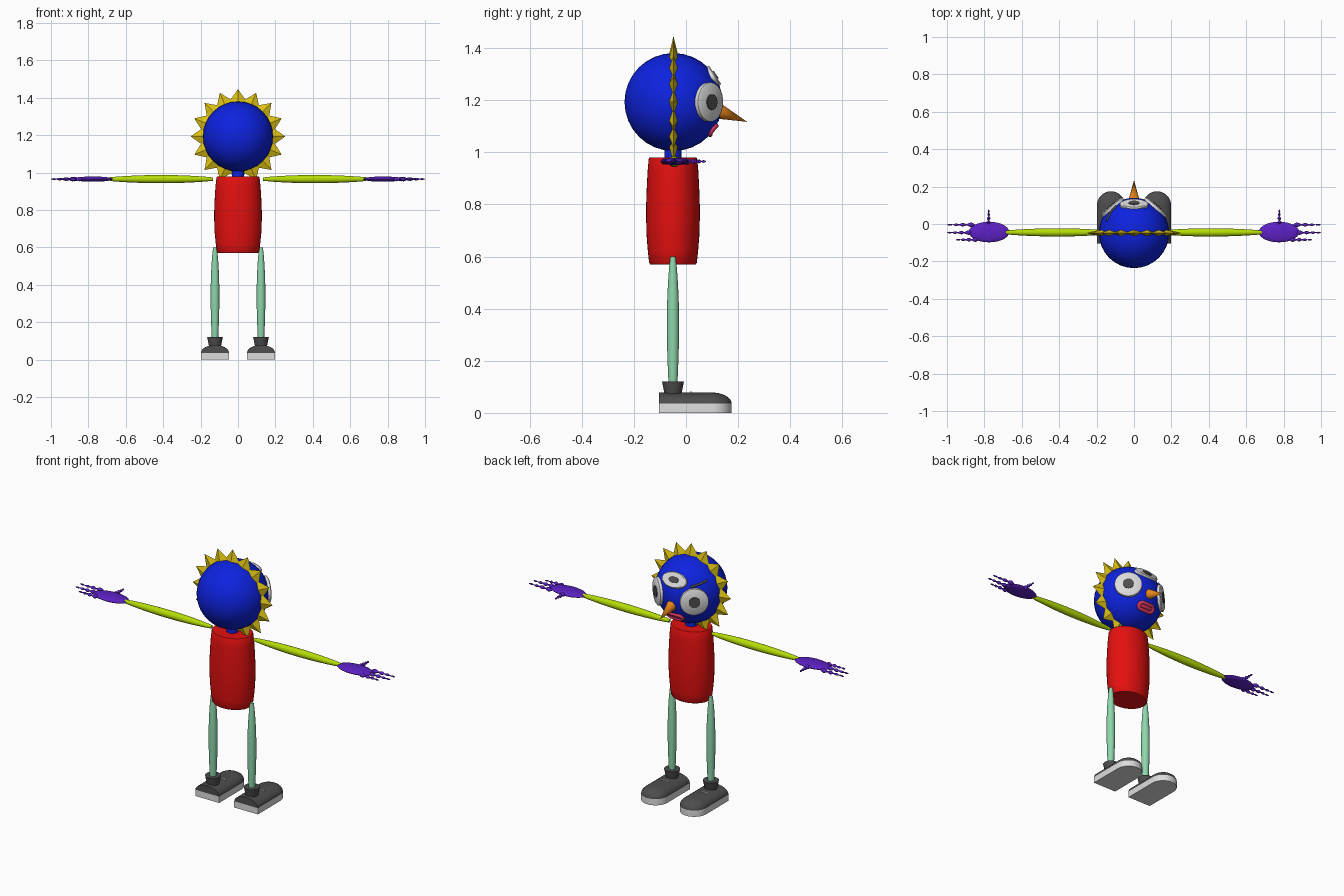
import bpy, bmesh, math
from mathutils import Vector, Matrix

if "Cube" in bpy.data.objects:
    bpy.data.objects.remove(bpy.data.objects["Cube"])

def mat(name, r, g, b):
    m = bpy.data.materials.new(name)
    m.diffuse_color = (r, g, b, 1)
    m.use_nodes = True
    m.node_tree.nodes["Principled BSDF"].inputs["Base Color"].default_value = m.diffuse_color
    return m

RED = mat("red", .78, .005, .005)
BLUE = mat("blue", .004, .016, .74)
LIME = mat("lime", .46, .72, .002)
PURPLE = mat("purple", .11, .015, .56)
MINT = mat("mint", .27, .68, .41)
GREY = mat("dark grey", .075, .075, .075)
WHITE = mat("off white", .72, .72, .72)
GOLD = mat("gold", .72, .53, .006)
ORANGE = mat("orange", .78, .23, .01)
PINK = mat("pink", .75, .04, .12)

HEAD = Vector((0, -.048, 1.193))
R = .188

def finish(name, bm, mats, smooth=40):
    bmesh.ops.recalc_face_normals(bm, faces=bm.faces)
    me = bpy.data.meshes.new(name)
    bm.to_mesh(me)
    bm.free()
    ob = bpy.data.objects.new(name, me)
    bpy.context.collection.objects.link(ob)
    for m in mats:
        me.materials.append(m)
    if smooth:
        bpy.ops.object.select_all(action='DESELECT')
        ob.select_set(True)
        bpy.context.view_layer.objects.active = ob
        bpy.ops.object.shade_smooth_by_angle(angle=math.radians(smooth))
    return ob

def lathe(name, rings, m, matrix, n=24, smooth=40):
    """Turned solid: rings of (height, radius) along local z."""
    bm = bmesh.new()
    loops = []
    for z, r in rings:
        if r < 1e-5:
            loops.append([bm.verts.new((0, 0, z))])
        else:
            loops.append([bm.verts.new((r * math.cos(2 * math.pi * i / n),
                                        r * math.sin(2 * math.pi * i / n), z)) for i in range(n)])
    for a, b in zip(loops, loops[1:]):
        for i in range(n):
            j = (i + 1) % n
            if len(a) == 1:
                bm.faces.new((a[0], b[i], b[j]))
            elif len(b) == 1:
                bm.faces.new((a[i], a[j], b[0]))
            else:
                bm.faces.new((a[i], a[j], b[j], b[i]))
    for lp in (loops[0], loops[-1]):
        if len(lp) > 1:
            bm.faces.new(lp)
    bm.transform(matrix)
    return finish(name, bm, [m], smooth)

def frame(origin, direction, scale=(1, 1, 1)):
    """Matrix whose local z runs along direction (local y stays upward)."""
    q = Vector(direction).to_track_quat('Z', 'Y')
    return Matrix.Translation(origin) @ q.to_matrix().to_4x4() @ Matrix.Diagonal((*scale, 1))

def ball(steps, r=1):
    return [(-r * math.cos(math.pi * i / steps), r * math.sin(math.pi * i / steps))
            for i in range(steps + 1)]

def on_head(az, el, r=R):
    a, e = math.radians(az), math.radians(el)
    return HEAD + r * Vector((math.cos(e) * math.sin(a), math.cos(e) * math.cos(a), math.sin(e)))

def tube(name, pts, radius, m, cyclic=False):
    cu = bpy.data.curves.new(name, 'CURVE')
    cu.dimensions = '3D'
    cu.bevel_depth = radius
    cu.bevel_resolution = 3
    cu.use_fill_caps = True
    sp = cu.splines.new('POLY')
    sp.points.add(len(pts) - 1)
    for p, c in zip(sp.points, pts):
        p.co = (*c, 1)
    sp.use_cyclic_u = cyclic
    cu.materials.append(m)
    ob = bpy.data.objects.new(name, cu)
    bpy.context.collection.objects.link(ob)
    bpy.ops.object.select_all(action='DESELECT')
    ob.select_set(True)
    bpy.context.view_layer.objects.active = ob
    bpy.ops.object.convert(target='MESH')

# Head, neck and torso
lathe("head", ball(16), BLUE, frame(HEAD, (0, 1, 0), (R, R, R)), 32)
lathe("neck", [(.96, .032), (1.03, .032)], BLUE, Matrix.Translation((0, -.05, 0)))
torso = [(.57, .108), (.576, .113), (.62, .119), (.68, .125), (.74, .127), (.8, .127),
         (.87, .124), (.93, .120), (.975, .115), (.98, .112)]
lathe("torso", torso, RED, Matrix.Translation((0, -.05, 0)) @ Matrix.Diagonal((1, .81, 1, 1)), 40)

# Ring of spikes round the head
for k in range(16):
    M = (Matrix.Translation(HEAD) @ Matrix.Rotation(2 * math.pi * k / 16, 4, 'Y')
         @ Matrix.Diagonal((.055, .019, 1, 1)))
    lathe("mane_spike", [(.175, 1), (.253, 0)], GOLD, M, 4, 0)

# Three eyes: two at the sides, a flatter one on the forehead
for az, el, sy in ((40, 0, 1), (-40, 0, 1), (0, 33, .58)):
    d = (on_head(az, el) - HEAD).normalized()
    lathe("eye", [(.165, .075), (.186, .075), (.191, .068)], WHITE,
          frame(HEAD, d, (1, sy, 1)), 32)
    lathe("pupil", [(.189, .03), (.195, .03)], GREY, frame(HEAD, d, (1, sy, 1)), 24)

# Single slanted brow
tube("brow", [on_head(-33 - 33 * t, 25 + 8 * t, .19) for t in (0, .25, .5, .75, 1)], .006, GREY)

# Beak
tip, base = Vector((0, .235, 1.117)), Vector((0, .125, 1.158))
lathe("beak", [(0, .03), ((tip - base).length, 0)], ORANGE, frame(base, tip - base), 24)

# Mouth: rounded lips wrapped on the head, with a filled middle
lips = []
for i in range(32):
    t = 2 * math.pi * i / 32
    u = 8 * math.cos(t) + (10 if math.cos(t) > 0 else -10)
    lips.append(on_head(u, -35 + 6 * math.sin(t), .189))
tube("lips", lips, .010, PINK, True)
tube("mouth_middle", [on_head(u, -35, .182) for u in (-16, -8, 0, 8, 16)], .012, PINK)

# Spindle limb: thin ends, thick middle
def limb(length, r0, rmid, r1):
    out = []
    for i in range(15):
        t = i / 14
        e = r0 + (r1 - r0) * t
        out.append((t * length, e + (rmid - e) * math.sin(math.pi * t) ** .8))
    return out

# Beaded finger with shrinking joints
def finger(name, start, end, r):
    start, end = Vector(start), Vector(end)
    L, rings = (end - start).length, [(0, 0)]
    cuts = [0, .3, .56, .78, 1]
    for k in range(4):
        for f in (.1, .3, .5, .7, .92):
            z = cuts[k] + (cuts[k + 1] - cuts[k]) * f
            rings.append((z * L, r * (1 - .2 * k) * max(.4, math.sin(math.pi * f))))
    rings.append((L, 0))
    lathe(name, rings, PURPLE, frame(start, end - start), 12)

def shoe(x):
    bm = bmesh.new()
    secs = []
    ys = [-.103, 0, .1] + [.1 + .0745 * math.sin(math.radians(a)) for a in range(10, 91, 10)]
    for y in ys:
        f = math.sqrt(max(0, 1 - (max(0, y - .1) / .075) ** 2))
        w, h = .075 * f, .042 * f
        arc = [(w * math.cos(math.pi * i / 16), .036 + h * math.sin(math.pi * i / 16)) for i in range(17)]
        secs.append([bm.verts.new((x + a, y, b)) for a, b in [(w, 0)] + arc + [(-w, 0)]])
    n = len(secs[0])
    for a, b in zip(secs, secs[1:]):
        for i in range(n):
            j = (i + 1) % n
            bm.faces.new((a[i], a[j], b[j], b[i]))
    for s in (secs[0], secs[-1]):
        bm.faces.new(s[1:-1])
        bm.faces.new((s[0], s[1], s[-2], s[-1]))
    for f in bm.faces:          # pale sole below, dark upper above
        f.material_index = 1 if f.calc_center_median().z < .0355 else 0
    finish("shoe", bm, [GREY, WHITE], 40)

for s in (-1, 1):
    # Arm and hand
    lathe("arm", limb(.55, .009, .022, .010), LIME, frame((s * .135, -.045, .965), (s, 0, 0)), 20)
    lathe("palm", ball(12), PURPLE,
          Matrix.Translation((s * .775, -.043, .965)) @ Matrix.Diagonal((.108, .055, .014, 1)), 28)
    finger("finger", (s * .85, -.004, .965), (s * 1.0, -.004, .965), .012)
    finger("finger", (s * .865, -.046, .965), (s * 1.0, -.046, .965), .012)
    finger("finger", (s * .83, -.084, .965), (s * .953, -.084, .965), .012)
    finger("thumb", (s * .777, -.005, .965), (s * .777, .077, .965), .013)
    # Leg, shoe and cuff
    x = s * .123
    lathe("leg", limb(.52, .015, .0235, .010), MINT, frame((x, -.05, .08), (0, 0, 1)), 20)
    shoe(x)
    lathe("shoe_cuff", [(.065, .031), (.12, .042)], GREY, Matrix.Translation((x, -.05, 0)), 24)
    tube("lace", [(x + a, .018, .036 + .042 * math.sqrt(1 - (a / .075) ** 2))
                  for a in (-.03, -.015, 0, .015, .03)], .004, WHITE)
